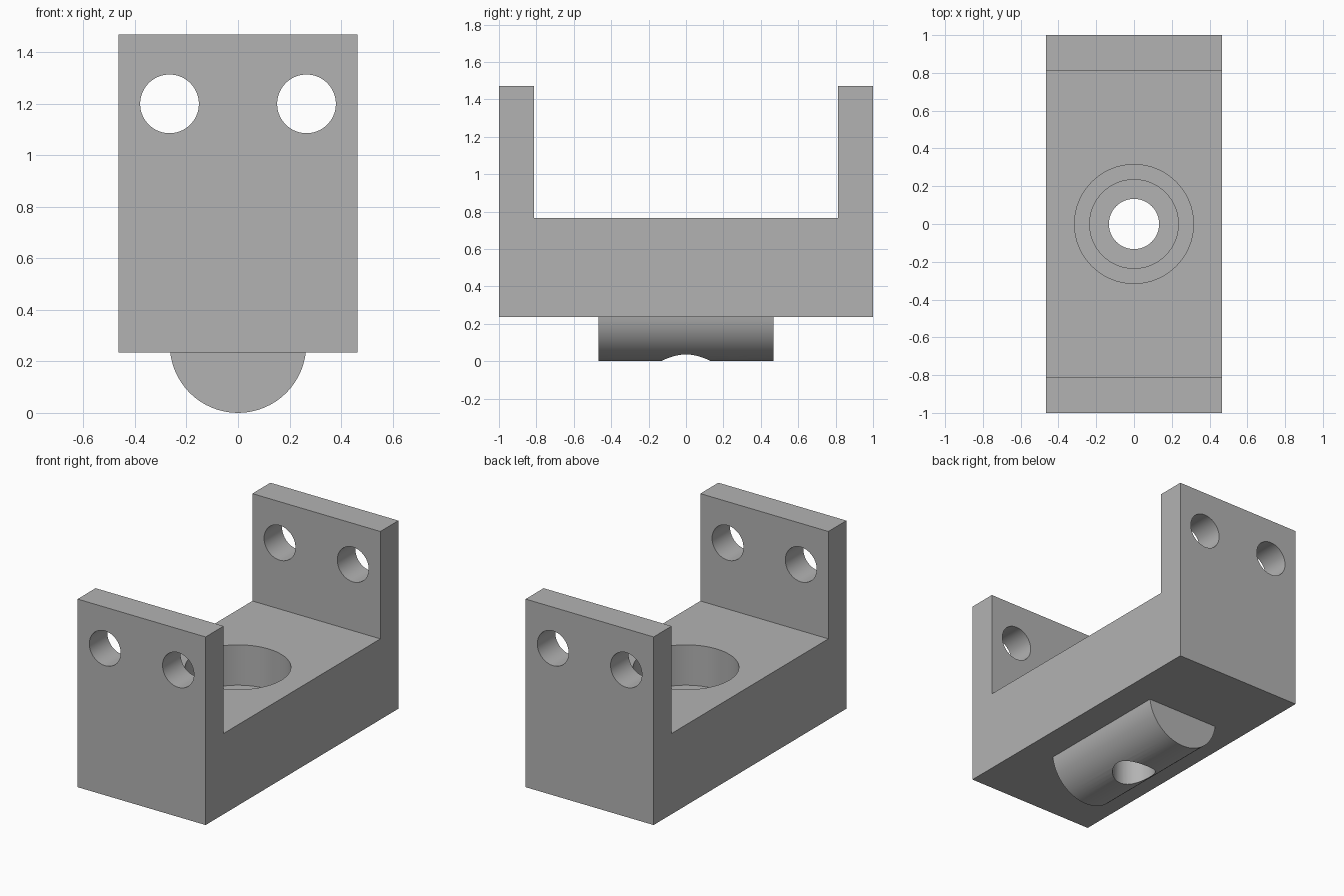
import bpy, bmesh, math
from mathutils import Matrix

cube = bpy.data.objects.get("Cube")
if cube:
    bpy.data.objects.remove(cube, do_unlink=True)

WIDTH = 0.93
BASE_Z, FLOOR_Z, TOP_Z = 0.235, 0.765, 1.47
INNER_Y = 0.813

grey = bpy.data.materials.new("plain grey")
grey.use_nodes = True
grey.diffuse_color = (0.45, 0.45, 0.45, 1)
grey.node_tree.nodes["Principled BSDF"].inputs["Base Color"].default_value = (0.45, 0.45, 0.45, 1)


def add_object(name, bm):
    bmesh.ops.recalc_face_normals(bm, faces=bm.faces)
    mesh = bpy.data.meshes.new(name)
    bm.to_mesh(mesh)
    bm.free()
    mesh.materials.append(grey)
    obj = bpy.data.objects.new(name, mesh)
    bpy.context.collection.objects.link(obj)
    return obj


def cylinder(name, radius, length, centre, along_y=False):
    bm = bmesh.new()
    turn = Matrix.Rotation(math.pi / 2, 4, "X") if along_y else Matrix()
    bmesh.ops.create_cone(bm, cap_ends=True, segments=64, radius1=radius, radius2=radius,
                          depth=length, matrix=Matrix.Translation(centre) @ turn)
    return add_object(name, bm)


def combine(target, tool, operation):
    mod = target.modifiers.new(tool.name, "BOOLEAN")
    mod.operation, mod.solver, mod.object = operation, "EXACT", tool
    bpy.context.view_layer.objects.active = target
    bpy.ops.object.modifier_apply(modifier=mod.name)
    bpy.data.objects.remove(tool, do_unlink=True)


# U-shaped bracket: side profile extruded across the width
profile = [(-1, BASE_Z), (1, BASE_Z), (1, TOP_Z), (INNER_Y, TOP_Z),
           (INNER_Y, FLOOR_Z), (-INNER_Y, FLOOR_Z), (-INNER_Y, TOP_Z), (-1, TOP_Z)]
bm = bmesh.new()
face = bm.faces.new([bm.verts.new((-WIDTH / 2, y, z)) for y, z in profile])
side = bmesh.ops.extrude_face_region(bm, geom=[face])["geom"]
bmesh.ops.translate(bm, verts=[v for v in side if isinstance(v, bmesh.types.BMVert)],
                    vec=(WIDTH, 0, 0))
bracket = add_object("bracket", bm)

# Rounded key under the base
combine(bracket, cylinder("key", 0.265, 0.935, (0, 0, 0.265), True), "UNION")

# Stepped bore through the middle: radius and the height of its floor
for radius, floor in ((0.315, 0.5), (0.235, 0.4), (0.133, -0.2)):
    bore = cylinder("bore", radius, 1 - floor, (0, 0, (1 + floor) / 2))
    combine(bracket, bore, "DIFFERENCE")

# Two bolt holes running through both uprights
for x in (-0.266, 0.266):
    combine(bracket, cylinder("bolt_hole", 0.114, 2.4, (x, 0, 1.2), True), "DIFFERENCE")

bpy.ops.object.select_all(action="DESELECT")
bracket.select_set(True)
bpy.context.view_layer.objects.active = bracket
bpy.ops.object.shade_smooth_by_angle(angle=math.radians(30))
